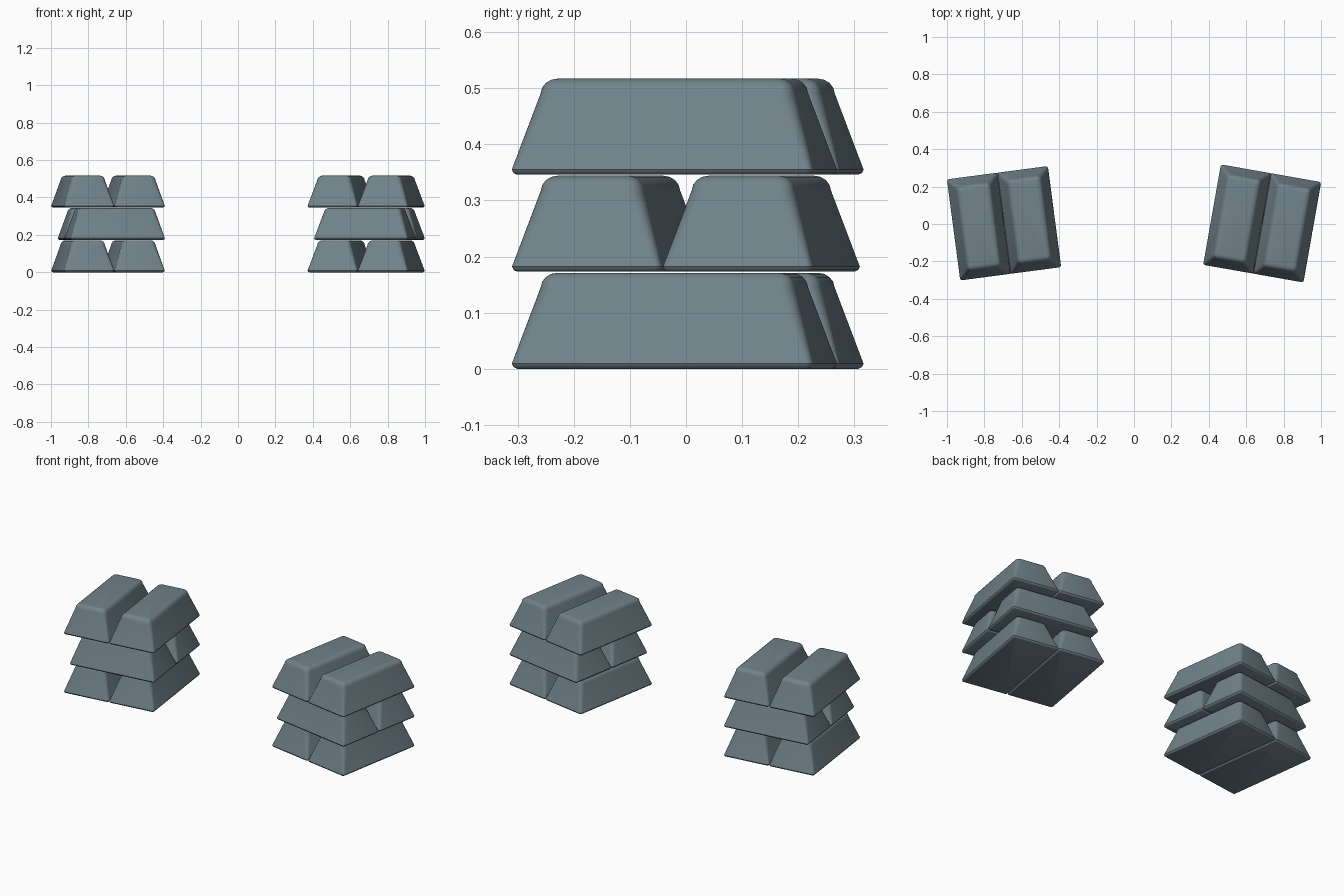
import bpy, bmesh
from math import radians, pi, cos, sin
from mathutils import Matrix, Vector

cube = bpy.data.objects.get("Cube")
if cube:
    bpy.data.objects.remove(cube, do_unlink=True)

steel = bpy.data.materials.new("blue_grey_metal")
steel.use_nodes = True
COLOR = (0.165, 0.225, 0.255, 1)
steel.diffuse_color = COLOR
steel.node_tree.nodes["Principled BSDF"].inputs["Base Color"].default_value = COLOR

HEIGHT, PITCH = 0.171, 0.173
WIDTH = 0.271
TAPER = 0.05


def rounded_ring(bm, width, length, radius, z, steps=4):
    """Rectangle of vertices with rounded corners."""
    verts = []
    for i, (sx, sy) in enumerate([(1, 1), (-1, 1), (-1, -1), (1, -1)]):
        for k in range(steps + 1):
            a = (i + k / steps) * pi / 2
            verts.append(bm.verts.new((sx * (width / 2 - radius) + radius * cos(a),
                                       sy * (length / 2 - radius) + radius * sin(a), z)))
    return verts


def ingot(name, length, matrix):
    """Tapered bar with a tight lower edge and a soft upper edge."""
    bm = bmesh.new()
    # height, inset from the footprint, corner radius
    profile = [(0, 0.009, 0.006), (0.003, 0.003, 0.009), (0.009, 0, 0.012)]
    soft = 0.026
    side_top = HEIGHT - soft
    profile.append((side_top, TAPER * side_top / HEIGHT, 0.026))
    for k in range(1, 5):
        a = k / 4 * pi / 2
        z = side_top + soft * sin(a)
        inset = TAPER * side_top / HEIGHT + 0.024 * (1 - cos(a)) + 0.004 * k / 4
        profile.append((z, inset, 0.026 - 0.004 * k))
    rings = [rounded_ring(bm, WIDTH - 2 * i, length - 2 * i, r, z) for z, i, r in profile]
    n = len(rings[0])
    for low, high in zip(rings, rings[1:]):
        for j in range(n):
            bm.faces.new((low[j], low[(j + 1) % n], high[(j + 1) % n], high[j]))
    bm.faces.new(rings[-1])
    bm.faces.new(rings[0][::-1])
    mesh = bpy.data.meshes.new(name)
    bm.to_mesh(mesh)
    bm.free()
    mesh.materials.append(steel)
    obj = bpy.data.objects.new(name, mesh)
    obj.matrix_world = matrix
    bpy.context.collection.objects.link(obj)
    return obj


# Two stacks of three crossed layers, two ingots per layer
bars = []
for side, center, angle in [("right", (-0.695, 0.004), 7.5), ("left", (0.685, 0.003), -10)]:
    stack = Matrix.Translation(Vector((*center, 0))) @ Matrix.Rotation(radians(angle), 4, "Z")
    for layer, level in enumerate(["bottom", "middle", "top"]):
        crossed = layer == 1
        turn = Matrix.Rotation(radians(-90 if crossed else 0), 4, "Z")
        for number, s in enumerate((-1, 1), 1):
            # Crossed bars are a little shorter and sit flush at the +x end
            place = Matrix.Translation((s * 0.1365, 0.018 if crossed else 0, layer * PITCH))
            bars.append(ingot(f"{side}_stack_{level}_ingot_{number}",
                              0.509 if crossed else 0.545, stack @ turn @ place))

bpy.ops.object.select_all(action="DESELECT")
for bar in bars:
    bar.select_set(True)
bpy.context.view_layer.objects.active = bars[0]
bpy.ops.object.shade_smooth_by_angle(angle=radians(40))
